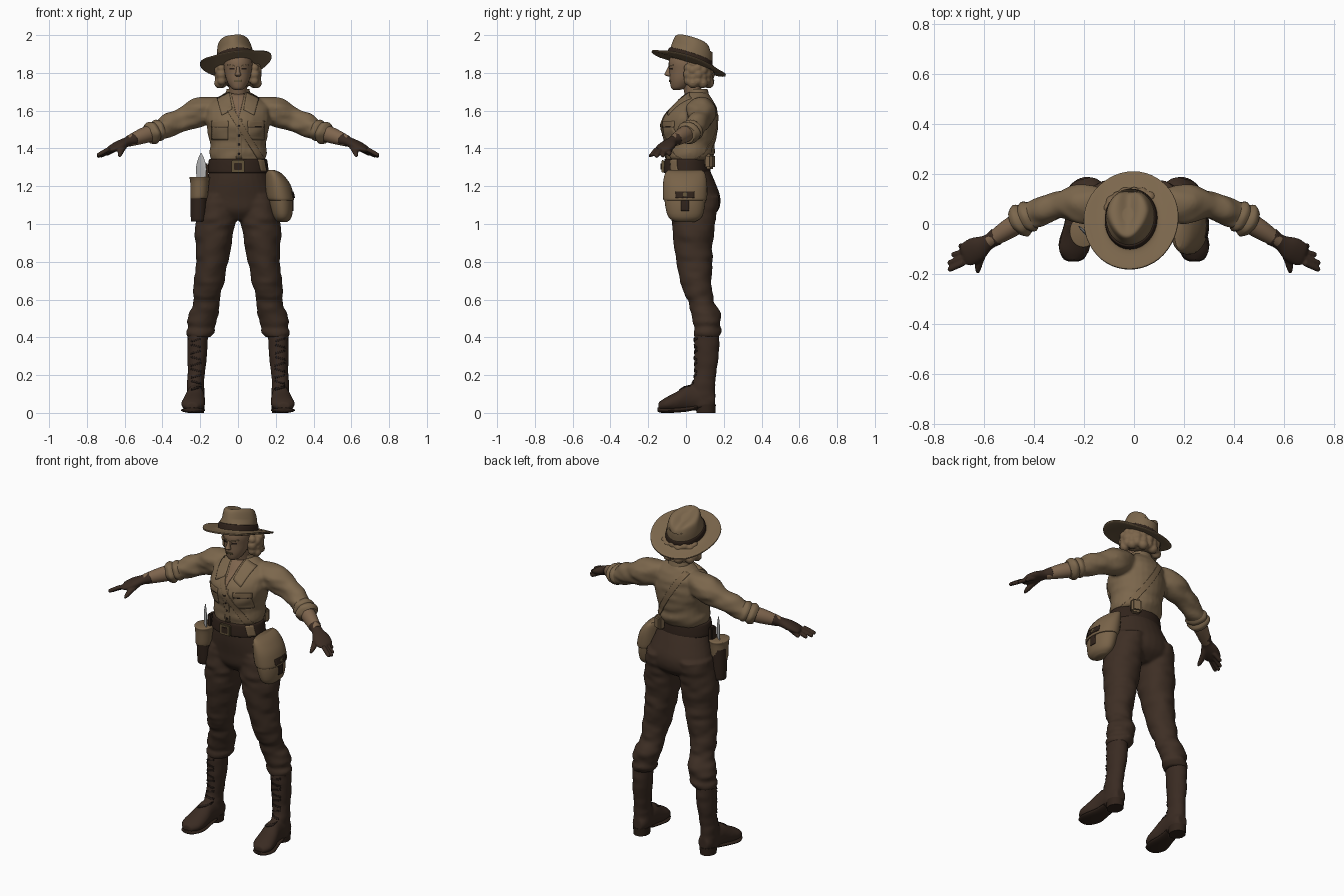
import bpy, bmesh, math
from mathutils import Vector, Matrix, noise
from mathutils.bvhtree import BVHTree

if "Cube" in bpy.data.objects:
    bpy.data.objects.remove(bpy.data.objects["Cube"])


def material(name, *rgb):
    mat = bpy.data.materials.new(name)
    mat.use_nodes = True
    mat.diffuse_color = (*rgb, 1)
    mat.node_tree.nodes["Principled BSDF"].inputs["Base Color"].default_value = (*rgb, 1)
    return mat


CLOTH = material("tan cloth", .2, .135, .073)
SKIN = material("skin", .21, .13, .075)
HAIR = material("hair", .2, .13, .07)
PANTS = material("brown trousers", .048, .028, .018)
LEATHER = material("dark leather", .03, .017, .011)
BOOT = material("boot leather", .042, .024, .016)
CANVAS = material("bag canvas", .19, .125, .066)
STEEL = material("steel", .5, .5, .5)
BRASS = material("dull brass", .12, .085, .04)
DARK = material("dark lines", .02, .012, .009)


def spline(rows, steps):
    """Catmull-Rom interpolation of (x, y, z, half width, half depth) rows."""
    rows = [Vector(r) for r in rows]
    out = []
    for i in range(len(rows) - 1):
        p, q, r = rows[max(i - 1, 0)], rows[i], rows[i + 1]
        s = rows[min(i + 2, len(rows) - 1)]
        for k in range(steps):
            t = k / steps
            out.append(q + (r - p) * (t / 2) + (p * 2 - q * 5 + r * 4 - s) * (t * t / 2)
                       + (q * 3 - p - r * 3 + s) * (t ** 3 / 2))
    return out + [rows[-1]]


def loft(bm, rows, axis=None, mirror=1, folds=0, steps=4, sides=28):
    """Skin elliptical rings; rings follow the path unless an axis is fixed."""
    rows = spline(rows, steps)
    centres = [r.xyz for r in rows]
    rings = []
    for i, row in enumerate(rows):
        if axis == "z":
            u, v = Vector((1, 0, 0)), Vector((0, 1, 0))
        elif axis == "y":
            u, v = Vector((1, 0, 0)), Vector((0, 0, 1))
        else:
            t = centres[min(i + 1, len(rows) - 1)] - centres[max(i - 1, 0)]
            u = t.cross(Vector((0, 0, 1))).normalized()
            v = u.cross(t).normalized()
        ring = []
        for k in range(sides):
            ang = math.tau * k / sides
            out = u * math.cos(ang) * max(row[3], .001) + v * math.sin(ang) * max(row[4], .001)
            p = centres[i] + out
            if folds:
                p += out.normalized() * folds * noise.noise(Vector((p.x * 12, p.y * 9, p.z * 28)))
            ring.append(bm.verts.new((p.x * mirror, p.y, p.z)))
        rings.append(ring)
    for a, b in zip(rings, rings[1:]):
        for k in range(sides):
            n = (k + 1) % sides
            bm.faces.new((a[k], a[n], b[n], b[k]))
    bm.faces.new(rings[0])
    bm.faces.new(rings[-1])


def finish(bm, name, mat, voxel=0, smooth=True):
    bmesh.ops.recalc_face_normals(bm, faces=bm.faces)
    mesh = bpy.data.meshes.new(name)
    bm.to_mesh(mesh)
    bm.free()
    mesh.materials.append(mat)
    obj = bpy.data.objects.new(name, mesh)
    bpy.context.scene.collection.objects.link(obj)
    if smooth:
        bpy.ops.object.select_all(action="DESELECT")
        obj.select_set(True)
        bpy.context.view_layer.objects.active = obj
        bpy.ops.object.shade_smooth_by_angle(angle=math.radians(50))
    if voxel:
        mod = obj.modifiers.new("fuse", "REMESH")
        mod.mode, mod.voxel_size, mod.use_smooth_shade = "VOXEL", voxel, True
        obj.modifiers.new("soften", "SMOOTH").iterations = 3
    return obj


def part(name, mat, rows, **options):
    bm = bmesh.new()
    loft(bm, rows, **options)
    return finish(bm, name, mat)


def box(name, mat, centre, size, turn=0):
    bm = bmesh.new()
    bmesh.ops.create_cube(bm, size=1)
    bmesh.ops.scale(bm, vec=size, verts=bm.verts)
    bmesh.ops.bevel(bm, geom=bm.edges[:], offset=min(size) * .25, segments=2, affect="EDGES")
    bmesh.ops.transform(bm, matrix=Matrix.Translation(centre) @ Matrix.Rotation(turn, 4, "Z"), verts=bm.verts)
    return finish(bm, name, mat)


def surface(obj):
    return BVHTree.FromObject(obj, bpy.context.evaluated_depsgraph_get())


def plate(name, mat, tree, corners, side="front", thick=.008, n=8):
    """Thin plate: a four-cornered outline laid onto a surface from one side."""
    look = {"front": Vector((0, 1, 0)), "back": Vector((0, -1, 0)), "left": Vector((-1, 0, 0))}[side]
    a, b, c, d = [Vector(p) for p in corners]
    bm = bmesh.new()
    grid = []
    for i in range(n + 1):
        for j in range(n + 1):
            p = a.lerp(b, i / n).lerp(d.lerp(c, i / n), j / n)
            start = Vector((0, p.x, p.y)) if side == "left" else Vector((p.x, 0, p.y))
            hit = tree.ray_cast(start - look, look)[0] or tree.find_nearest(start - look * .1)[0]
            grid.append(bm.verts.new(hit))
    for i in range(n):
        for j in range(n):
            k = i * (n + 1) + j
            bm.faces.new((grid[k], grid[k + 1], grid[k + n + 2], grid[k + n + 1]))
    obj = finish(bm, name, mat)
    mod = obj.modifiers.new("thickness", "SOLIDIFY")
    mod.thickness, mod.offset = thick, 0


def rect(x, z, w, h, slant=0):
    return [(x - w, z + h - slant), (x + w, z + h + slant), (x + w, z - h + slant), (x - w, z - h - slant)]


# Trousers: hips and both legs fused
bm = bmesh.new()
loft(bm, [(0, .01, 1.3, .145, .11), (0, .03, 1.22, .17, .125), (0, .05, 1.14, .195, .132),
          (0, .05, 1.07, .19, .12), (0, .04, 1.02, .1, .07)], axis="z")
for s in (1, -1):
    loft(bm, [(.1, .055, 1.15, .1, .12), (.118, .04, 1, .105, .115), (.137, .045, .8, .085, .095),
              (.16, .06, .65, .076, .077), (.167, .085, .58, .07, .07), (.185, .105, .52, .078, .077),
              (.193, .112, .46, .07, .07), (.2, .115, .43, .075, .074), (.205, .115, .4, .06, .064)],
         axis="z", mirror=s, folds=.011, steps=6)
trousers = finish(bm, "trousers", PANTS, .009)

# Shirt: torso and sleeves fused
bm = bmesh.new()
loft(bm, [(0, .01, 1.32, .14, .108), (0, .018, 1.37, .152, .13), (0, .02, 1.42, .148, .13),
          (0, .018, 1.5, .163, .148), (0, .023, 1.56, .17, .145), (0, .042, 1.62, .165, .115),
          (0, .055, 1.665, .115, .082), (0, .06, 1.7, .06, .05)], axis="z", folds=.008)
for s in (1, -1):
    loft(bm, [(.1, .075, 1.605, .06, .065), (.2, .08, 1.593, .08, .077), (.3, .075, 1.548, .056, .064),
              (.4, .04, 1.505, .056, .058), (.43, .028, 1.493, .055, .056)], mirror=s, folds=.012, steps=6)
shirt = finish(bm, "shirt", CLOTH, .009)

# Belt and buckle
belt = part("belt", LEATHER, [(0, .005, 1.27, .157, .12), (0, .005, 1.28, .162, .124),
                              (0, .005, 1.335, .155, .12), (0, .005, 1.345, .148, .115)], axis="z")
box("belt_buckle", BRASS, (0, -.122, 1.305), (.07, .016, .065))
box("buckle_centre", LEATHER, (0, -.128, 1.305), (.042, .012, .038))
box("back_belt_pouch", CANVAS, (.09, .125, 1.33), (.06, .045, .08), -.4)

for s, label in ((1, "left"), (-1, "right")):
    # Arms: rolled cuffs, bare forearms, gloves
    for k in range(2):
        x, y, z = .425 + k * .03, .03 - k * .016, 1.496 - k * .013
        part(label + "_sleeve_roll", CLOTH, [(x - .022, y + .011, z + .009, .05, .052), (x, y, z, .064, .063),
             (x + .022, y - .011, z - .009, .046, .048)], mirror=s, folds=.008)
    part(label + "_forearm", SKIN, [(.42, .03, 1.495, .043, .046), (.5, -.018, 1.468, .04, .042),
                                    (.58, -.07, 1.438, .028, .029)], mirror=s)
    bm = bmesh.new()
    loft(bm, [(.55, -.05, 1.45, .037, .035), (.585, -.073, 1.436, .031, .026), (.63, -.1, 1.415, .05, .025),
              (.67, -.123, 1.396, .048, .018), (.685, -.13, 1.39, .035, .01)], mirror=s)
    for k, reach in enumerate((.062, .075, .072, .055)):
        off = (k - 1.5) * .024
        start = Vector((.665 - off * .5, -.12 + off, 1.397))
        tip = start + Vector((1, -.28 + off * 5, -.55)) * reach
        loft(bm, [(*start, .012, .012), (*start.lerp(tip, .85), .011, .011), (*tip, .005, .005)], mirror=s)
    loft(bm, [(.6, -.095, 1.42, .02, .016), (.618, -.145, 1.39, .017, .015), (.625, -.18, 1.368, .012, .012),
              (.626, -.198, 1.358, .005, .005)], mirror=s)
    finish(bm, label + "_glove", BOOT, .005)

    # Boots
    bm = bmesh.new()
    loft(bm, [(.213, .112, .44, .054, .064), (.215, .11, .33, .053, .066), (.222, .102, .2, .045, .056),
              (.226, .09, .12, .047, .066), (.225, .09, .03, .044, .062)], axis="z", mirror=s, folds=.005)
    loft(bm, [(.222, .155, .07, .03, .035), (.222, .12, .07, .046, .055), (.226, .02, .08, .049, .07),
              (.233, -.05, .058, .06, .053), (.24, -.11, .045, .06, .035), (.243, -.146, .035, .03, .02)],
         axis="y", mirror=s)
    boot = finish(bm, label + "_boot", BOOT, .008)
    part(label + "_boot_sole", LEATHER, [(.225, .06, .03, .045, .012), (.23, 0, .02, .05, .014),
         (.238, -.08, .014, .064, .014), (.242, -.135, .015, .045, .014), (.243, -.15, .018, .02, .01)],
         axis="y", mirror=s)
    part(label + "_boot_heel", LEATHER, [(.224, .105, 0, .044, .05), (.224, .105, .045, .047, .053)], axis="z", mirror=s)
    tree = surface(boot)
    for k in range(9):
        z = .13 + k * .032
        plate(label + "_boot_lace", DARK, tree, rect(s * .222, z, .026, .005, .007 * (-1) ** k), n=4)

    # Shirt collar, pocket and trouser seam
    tree = surface(shirt)
    plate(label + "_collar", CLOTH, tree, [(s * x, z) for x, z in ((.045, 1.695), (.11, 1.665), (.085, 1.575), (.03, 1.605))],
          thick=.01)
    plate(label + "_pocket", CLOTH, tree, rect(s * .095, 1.49, .042, .045), thick=.006)
    plate(label + "_pocket_flap", CANVAS, tree, rect(s * .095, 1.53, .045, .014), thick=.01)
    plate(label + "_pocket_seam", DARK, tree, rect(s * .095, 1.513, .043, .0018), thick=.008, n=4)

# Shirt front, strap over the right shoulder
tree = surface(shirt)
plate("open_neck", SKIN, tree, [(-.035, 1.69), (.035, 1.69), (.004, 1.56), (-.004, 1.56)], thick=.006)
plate("shirt_placket", CLOTH, tree, rect(.005, 1.45, .016, .105), thick=.006)
for k in range(4):
    plate("shirt_button", DARK, tree, rect(.005, 1.37 + k * .05, .005, .005), thick=.009, n=2)
for side in ("front", "back"):
    plate("shoulder_strap_" + side, CANVAS, tree, [(-.1, 1.665), (-.066, 1.675), (.14, 1.34), (.105, 1.34)],
          side, .0095, 16)
plate("strap_end", CANVAS, surface(belt), [(.105, 1.34), (.138, 1.34), (.15, 1.28), (.12, 1.28)])
part("collar_band", CLOTH, [(0, .06, 1.665, .075, .062), (0, .062, 1.69, .066, .058), (0, .06, 1.715, .06, .054)], axis="z")

# Head and face
part("neck", SKIN, [(0, .05, 1.64, .05, .048), (0, .035, 1.71, .047, .047), (0, .02, 1.78, .05, .05)], axis="z")
head = part("head", SKIN, [(0, -.05, 1.71, .018, .018), (0, -.037, 1.722, .038, .042), (0, -.018, 1.76, .06, .068),
                           (0, 0, 1.81, .072, .088), (0, .004, 1.86, .076, .095), (0, .005, 1.92, .06, .075)], axis="z")
part("nose", SKIN, [(0, -.085, 1.835, .007, .008), (0, -.094, 1.805, .011, .014), (0, -.095, 1.79, .016, .018),
                    (0, -.085, 1.78, .008, .008)], axis="z", sides=12)
tree = surface(head)
plate("lips", BRASS, tree, rect(0, 1.757, .021, .005), thick=.008)
for s in (1, -1):
    plate("eye", DARK, tree, rect(s * .031, 1.822, .013, .0045), thick=.005)
    plate("eyebrow", HAIR, tree, rect(s * .033, 1.839, .018, .003, s * .003), thick=.009)

# Hair: a back mass with curls around it
bm = bmesh.new()
loft(bm, [(0, .075, 1.73, .05, .04), (0, .062, 1.76, .085, .065), (0, .05, 1.82, .09, .07), (0, .04, 1.88, .082, .07)], axis="z")
for k in range(13):
    ang = math.radians(-30 + 20 * k)
    for row in range(3):
        spot = Vector((.1 * math.cos(ang), .05 + .075 * math.sin(ang), 1.752 + row * .034 + .006 * (-1) ** k))
        bmesh.ops.create_icosphere(bm, subdivisions=2, radius=.025 + .004 * ((k + row) % 2), matrix=Matrix.Translation(spot))
finish(bm, "hair", HAIR, .006)

# Hat: brim, creased crown and band, tilted back and to one side
TILT = Matrix.Translation((-.01, .015, 1.852)) @ Matrix.Rotation(math.radians(-7), 4, "Y") @ Matrix.Rotation(math.radians(-18), 4, "X")
bm = bmesh.new()
loft(bm, [(0, 0, -.006, .07, .09), (0, 0, -.006, .12, .14), (0, 0, -.007, .185, .2), (0, 0, 0, .189, .205),
          (0, 0, .004, .183, .198), (0, 0, .01, .115, .135), (0, 0, .03, .1, .12), (0, -.005, .08, .093, .112),
          (0, -.012, .122, .08, .1), (0, -.015, .134, .055, .075), (0, -.015, .134, .02, .03)], axis="z", sides=48)
for v in bm.verts:
    if v.co.z > .1:
        v.co.z -= .03 * math.exp(-(v.co.x / .035) ** 2) * (v.co.y + .15) * 5
    if v.co.z > .06 and v.co.y < 0:
        v.co.x *= 1 + v.co.y * 2
    v.co.z += .35 * max(abs(v.co.x) - .11, 0) ** 1.2
bm.transform(TILT)
finish(bm, "hat", CLOTH)
band = part("hat_band", LEATHER, [(0, 0, .008, .107, .128), (0, 0, .014, .106, .127), (0, -.003, .042, .102, .122),
                                  (0, -.003, .046, .094, .114)], axis="z", sides=48)
band.data.transform(TILT)

# Satchel on the left hip
bag = part("satchel", CANVAS, [(.235, -.005, 1.01, .025, .05), (.235, -.005, 1.04, .05, .09), (.226, -.005, 1.12, .064, .108),
           (.21, -.005, 1.2, .058, .108), (.19, -.005, 1.27, .03, .095)], axis="z")
flap = part("satchel_flap", CANVAS, [(.228, -.005, 1.125, .066, .112), (.224, -.005, 1.14, .073, .117), (.21, -.005, 1.21, .067, .117),
            (.19, -.005, 1.265, .044, .107), (.178, -.005, 1.285, .018, .09)], axis="z")
plate("satchel_strap", LEATHER, surface(bag), rect(-.005, 1.1, .02, .03), "left")
plate("satchel_clasp", LEATHER, surface(flap), rect(-.005, 1.155, .05, .017), "left")
plate("clasp_stud", BRASS, surface(flap), rect(-.005, 1.155, .01, .01), "left", .0095)

# Tool holster with trowel on the right hip
part("holster", LEATHER, [(-.212, -.02, 1.02, .034, .035), (-.21, -.02, 1.03, .04, .042), (-.206, -.025, 1.2, .046, .052)], axis="z")
part("holster_cuff", CANVAS, [(-.208, -.03, 1.135, .042, .05), (-.206, -.03, 1.15, .046, .055), (-.203, -.03, 1.225, .05, .06),
                              (-.203, -.03, 1.245, .055, .064), (-.203, -.03, 1.25, .05, .058)], axis="z")
box("holster_loop", LEATHER, (-.17, -.01, 1.27), (.03, .05, .1))
blade = part("trowel_blade", STEEL, [(0, 0, 1.2, .026, .004), (0, 0, 1.27, .037, .006), (0, 0, 1.31, .036, .006),
                                     (0, 0, 1.35, .02, .004), (0, 0, 1.375, .003, .002)], axis="z")
blade.data.transform(Matrix.Translation((-.195, -.035, 0)) @ Matrix.Rotation(math.radians(-45), 4, "Z"))
